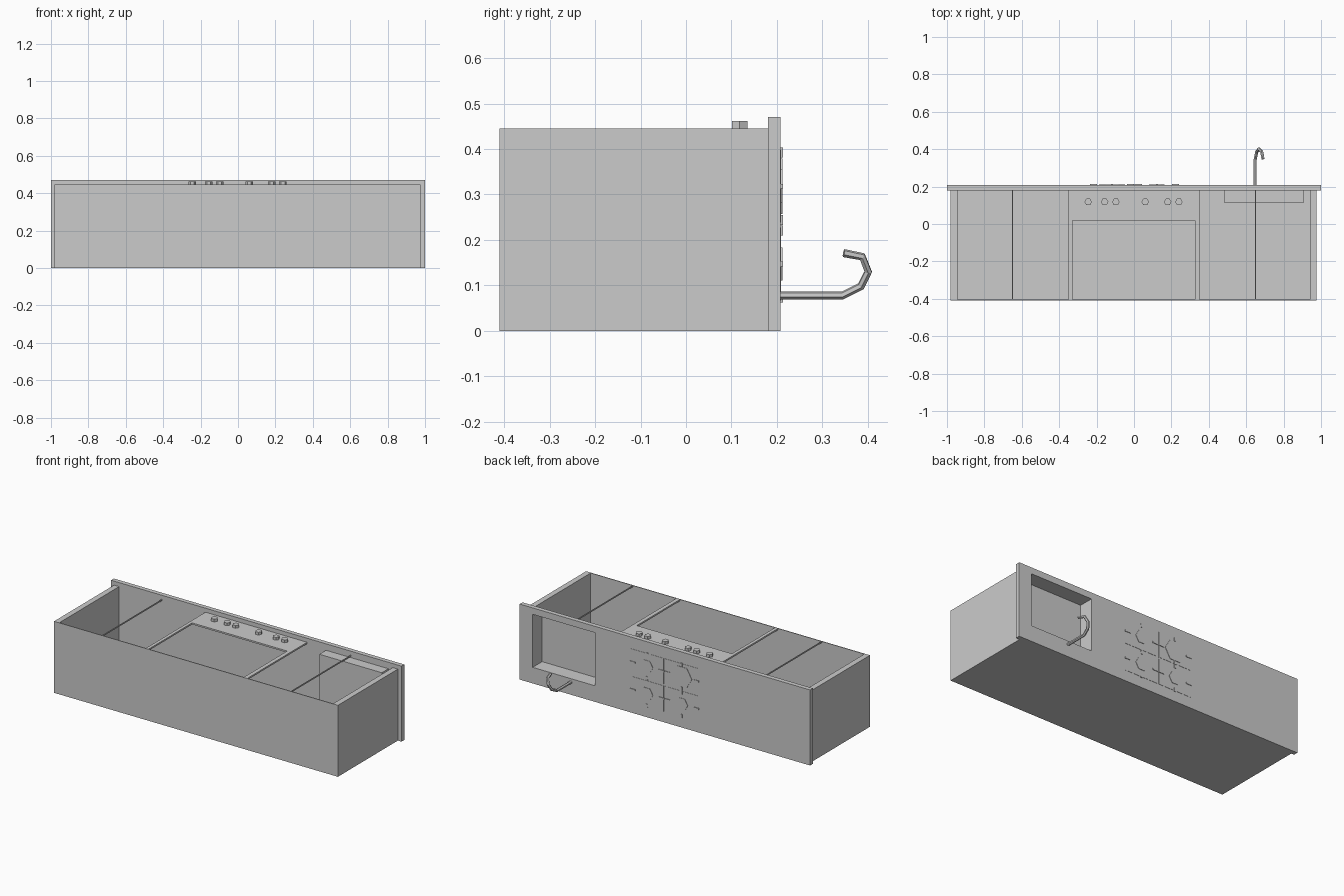
import bpy, bmesh, math
from mathutils import Matrix, Vector

if "Cube" in bpy.data.objects:
    bpy.data.objects.remove(bpy.data.objects["Cube"])


def finish(name, bm):
    bmesh.ops.recalc_face_normals(bm, faces=bm.faces)
    me = bpy.data.meshes.new(name)
    bm.to_mesh(me)
    bm.free()
    ob = bpy.data.objects.new(name, me)
    bpy.context.collection.objects.link(ob)
    return ob


def box(name, x, y, z, open_top=False):
    bm = bmesh.new()
    size = (x[1] - x[0], y[1] - y[0], z[1] - z[0])
    mid = ((x[0] + x[1]) / 2, (y[0] + y[1]) / 2, (z[0] + z[1]) / 2)
    bmesh.ops.create_cube(bm, size=1, matrix=Matrix.Translation(mid) @ Matrix.Diagonal((*size, 1)))
    ob_faces = [f for f in bm.faces if f.calc_center_median().y > y[1] - 1e-4]
    if open_top:
        bmesh.ops.delete(bm, geom=ob_faces, context='FACES')
    return finish(name, bm)


def hexagon(name, center, radius, depth, along_y):
    bm = bmesh.new()
    turn = Matrix.Rotation(math.radians(90), 4, 'X') if along_y else Matrix.Identity(4)
    bmesh.ops.create_cone(bm, cap_ends=True, segments=6, radius1=radius, radius2=radius, depth=depth,
                          matrix=Matrix.Translation(center) @ turn @ Matrix.Rotation(math.radians(30), 4, 'Z'))
    return finish(name, bm)


# Open-fronted cabinet carcass, lying on its back
box("cabinet_back", (-0.945, 0.94), (-0.405, 0.18), (0, 0.006))
box("cabinet_base", (-0.945, 0.94), (-0.41, -0.405), (0, 0.445))
box("cabinet_left_side", (-0.98, -0.945), (-0.41, 0.18), (0, 0.445))
box("cabinet_right_side", (0.94, 0.975), (-0.41, 0.18), (0, 0.445))

# Thin door dividers
for side, x in (("left", -0.65), ("right", 0.65)):
    box(f"{side}_door_divider", (x - 0.002, x + 0.002), (-0.405, 0.18), (0.437, 0.445))

# Oven surround: control panel and two uprights
box("oven_control_panel", (-0.35, 0.35), (0.02, 0.18), (0.435, 0.445))
box("oven_left_upright", (-0.35, -0.33), (-0.405, 0.02), (0.435, 0.445))
box("oven_right_upright", (0.325, 0.35), (-0.405, 0.02), (0.435, 0.445))
for i, x in enumerate((-0.245, -0.157, -0.097, 0.06, 0.18, 0.24)):
    hexagon(f"oven_knob_{i}", (x, 0.118, 0.453), 0.02, 0.018, False)

# Worktop with an opening for the sink
sx, sz = (0.48, 0.91), (0.10, 0.43)
top = box("worktop", (-1, 1), (0.18, 0.208), (0, 0.47))
cutter = box("sink_cutter", sx, (0.1, 0.3), sz)
cutter.hide_render = True
cutter.hide_set(True)
mod = top.modifiers.new("sink_hole", 'BOOLEAN')
mod.operation = 'DIFFERENCE'
mod.solver = 'EXACT'
mod.object = cutter
bpy.context.view_layer.objects.active = top
top.select_set(True)
bpy.ops.object.modifier_apply(modifier=mod.name)
bpy.data.objects.remove(cutter)

# Sink basin
box("sink_basin", sx, (0.115, 0.18), sz, open_top=True)

# Hob: four plates, each with a burner and four pan supports
for i, cx in enumerate((-0.118, 0.122)):
    for j, cz in enumerate((0.147, 0.318)):
        tag = f"{i}_{j}"
        hx, hz = 0.115, 0.08
        box(f"hob_plate_{tag}", (cx - hx, cx + hx), (0.207, 0.2095), (cz - hz, cz + hz))
        r = 0.07 if (i, j) == (0, 1) else 0.042
        hexagon(f"burner_{tag}", (cx, 0.209, cz), r, 0.006, True)
        for s in (-1, 1):
            a, b = sorted((cx + s * 0.08, cx + s * 0.118))
            box(f"pan_support_x_{tag}_{s}", (a, b), (0.207, 0.213), (cz - 0.005, cz + 0.005))
            a, b = sorted((cz + s * 0.063, cz + s * 0.085))
            box(f"pan_support_z_{tag}_{s}", (cx - 0.005, cx + 0.005), (0.207, 0.213), (a, b))

# Swan-neck tap swept along a path
path = [(0.648, 0.205, 0.078), (0.648, 0.345, 0.078), (0.656, 0.385, 0.098),
        (0.668, 0.401, 0.13), (0.682, 0.388, 0.163), (0.69, 0.347, 0.171)]
pts = [Vector(p) for p in path]
side = Vector((0.92, 0, -0.39))
bm = bmesh.new()
rings = []
for k, p in enumerate(pts):
    t = (pts[min(k + 1, 5)] - pts[max(k - 1, 0)]).normalized()
    u = (side - t * side.dot(t)).normalized()
    v = t.cross(u)
    rings.append([bm.verts.new(p + 0.009 * (u * math.cos(a * math.pi / 3) + v * math.sin(a * math.pi / 3)))
                  for a in range(6)])
for r0, r1 in zip(rings, rings[1:]):
    for a in range(6):
        b = (a + 1) % 6
        bm.faces.new((r0[a], r0[b], r1[b], r1[a]))
bm.faces.new(rings[0])
bm.faces.new(rings[-1])
finish("tap", bm)
